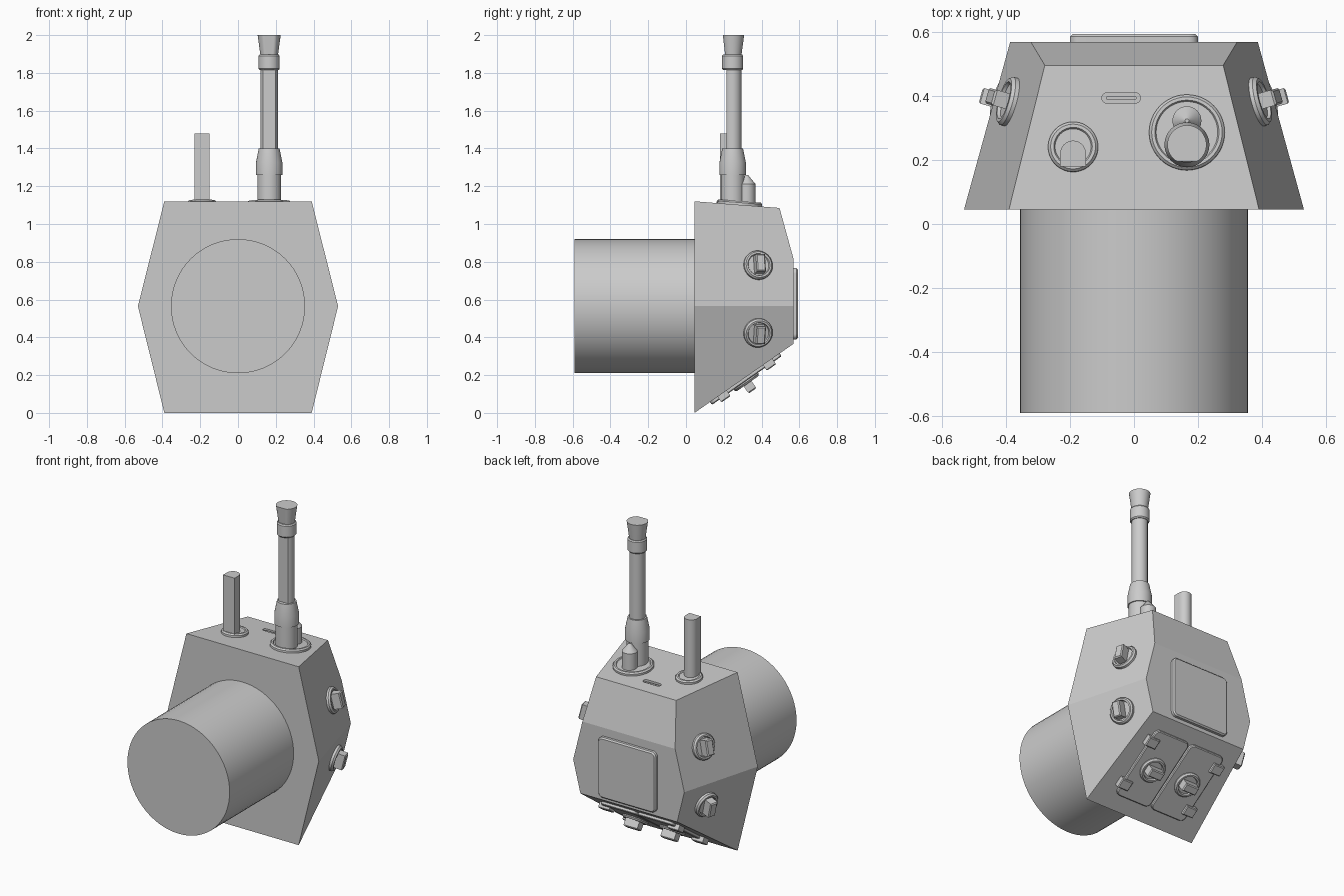
import bpy
import bmesh
import math
from mathutils import Matrix, Vector

if "Cube" in bpy.data.objects:
    bpy.data.objects.remove(bpy.data.objects["Cube"], do_unlink=True)

GREY = (0.6, 0.6, 0.6, 1)
mat = bpy.data.materials.new("plain grey")
mat.use_nodes = True
mat.diffuse_color = GREY
mat.node_tree.nodes["Principled BSDF"].inputs["Base Color"].default_value = GREY


def finish(name, bm, matrix=Matrix(), smooth=True):
    bmesh.ops.remove_doubles(bm, verts=bm.verts, dist=1e-5)
    bmesh.ops.transform(bm, matrix=matrix, verts=bm.verts)
    bmesh.ops.recalc_face_normals(bm, faces=bm.faces)
    mesh = bpy.data.meshes.new(name)
    bm.to_mesh(mesh)
    bm.free()
    mesh.materials.append(mat)
    obj = bpy.data.objects.new(name, mesh)
    bpy.context.collection.objects.link(obj)
    bpy.ops.object.select_all(action="DESELECT")
    obj.select_set(True)
    bpy.context.view_layer.objects.active = obj
    if smooth:
        bpy.ops.object.shade_smooth_by_angle(angle=math.radians(30))
    return obj


def frame(loc, normal, up):
    """Matrix whose z follows the normal and whose y follows up."""
    z = Vector(normal).normalized()
    x = Vector(up).cross(z).normalized()
    return Matrix.Translation(loc) @ Matrix((x, z.cross(x), z)).transposed().to_4x4()


def lathe(name, profile, matrix, seg=48, flat=None):
    """Revolve (radius, height) points; flat = shaved front, as a share of the radius."""
    bm = bmesh.new()
    rings = []
    for r, h in profile:
        ring = []
        for i in range(seg):
            a = math.tau * i / seg
            y = r * math.sin(a)
            if flat:
                y = max(y, -flat * r)
            ring.append(bm.verts.new((r * math.cos(a), y, h)))
        rings.append(ring)
    for low, high in zip(rings, rings[1:]):
        for i in range(seg):
            j = (i + 1) % seg
            bm.faces.new((low[i], low[j], high[j], high[i]))
    bm.faces.new(rings[0])
    bm.faces.new(rings[-1])
    return finish(name, bm, matrix)


def prism(name, outline, height, matrix, bevel=0):
    bm = bmesh.new()
    base = bm.faces.new([bm.verts.new((x, y, 0)) for x, y in outline])
    top = bmesh.ops.extrude_face_region(bm, geom=[base])["geom"]
    bmesh.ops.translate(bm, vec=(0, 0, height),
                        verts=[v for v in top if isinstance(v, bmesh.types.BMVert)])
    if bevel:
        rim = [e for e in bm.edges if all(v.co.z > height / 2 for v in e.verts)]
        bmesh.ops.bevel(bm, geom=rim, offset=bevel, segments=1, affect="EDGES")
    return finish(name, bm, matrix)


def rounded(w, h, r, n=6):
    pts = []
    for k, (sx, sy) in enumerate(((1, 1), (-1, 1), (-1, -1), (1, -1))):
        for i in range(n + 1):
            a = math.pi / 2 * (k + i / n)
            pts.append((sx * (w / 2 - r) + r * math.cos(a), sy * (h / 2 - r) + r * math.sin(a)))
    return pts


def rect(w, h):
    return [(w / 2, h / 2), (-w / 2, h / 2), (-w / 2, -h / 2), (w / 2, -h / 2)]


# Faceted turret body: half sections at the front and back, hulled
bm = bmesh.new()
for x, y, z in ((.39, .045, 0), (.53, .045, .565), (.39, .045, 1.12), (.278, .495, 1.085),
                (.322, .568, .82), (.386, .568, .565), (.336, .568, .365)):
    for side in (1, -1):
        bm.verts.new((side * x, y, z))
bmesh.ops.convex_hull(bm, input=bm.verts)
bmesh.ops.dissolve_limit(bm, angle_limit=math.radians(2), verts=bm.verts, edges=bm.edges)
body = finish("turret_body", bm, smooth=False)

# Narrow slot sunk into the roof
cutter = prism("slot_cutter", rounded(.12, .032, .0155), .1, Matrix.Translation((-.04, .393, 1.075)))
cut = body.modifiers.new("slot", "BOOLEAN")
cut.object = cutter
cut.solver = "EXACT"
bpy.context.view_layer.objects.active = body
bpy.ops.object.modifier_apply(modifier=cut.name)
bpy.data.objects.remove(cutter, do_unlink=True)
prism("slot_bar", rounded(.095, .012, .0055), .012, Matrix.Translation((-.04, .393, 1.075)))

# Main drum
lathe("main_drum", [(.355, 0), (.355, .64)],
      frame((0, .05, .565), (0, -1, 0), (0, 0, 1)), seg=64)

# Rear access panel
prism("rear_panel", rounded(.4, .38, .03), .027,
      frame((0, .565, .578), (0, 1, 0), (0, 0, 1)), bevel=.008)


# Round hatch with a grip
def hatch(name, matrix, along_x=False):
    lathe(name + "_disc", [(.078, -.01), (.078, .014), (.07, .024), (.06, .024), (.056, .014), (.03, .014)],
          matrix)
    size = (.095, .05) if along_x else (.05, .095)
    prism(name + "_grip", rect(*size), .07, matrix, bevel=.006)


for side, label in ((1, "left"), (-1, "right")):
    for z, slope, level in ((.78, .252, "upper"), (.425, -.248, "lower")):
        x = .53 - .276 * .335 - abs(slope * (z - .565))
        hatch(f"{label}_{level}_hatch",
              frame((side * x, .38, z), (side, .276 * side * side, slope), (0, 0, 1)))

# Sloped belly doors, with hinges and round hatches
SLOPE = Vector((0, .523, .365))
DOWN = Vector((0, .365, -.523))


def belly(x, t):
    return frame(Vector((x, .045, 0)) + SLOPE * t, DOWN, SLOPE)


for side, label in ((1, "left"), (-1, "right")):
    prism(label + "_belly_door", rounded(.245, .45, .03), .018, belly(side * .128, .51), bevel=.005)
    hatch(label + "_belly_hatch", belly(side * .128, .5) @ Matrix.Translation((0, 0, .01)), True)
    for t in (.28, .74):
        prism(label + "_belly_hinge", rect(.075, .06), .036, belly(side * .24, t), bevel=.005)

# Roof flanges, following the slope of the roof
ROOF = (0, .035, .45)


def roof(x, y):
    return frame((x, y, 1.12 - .078 * (y - .045)), ROOF, (0, 1, 0))


for name, x, y, r in (("small_flange", -.19, .24, .078), ("large_flange", .165, .285, .118)):
    lathe(name, [(r, -.01), (r, .012), (r - .008, .02), (r - .018, .02), (r - .022, .014)], roof(x, y))

# Short post: flat front and round back
arc = [(.04 * math.cos(math.pi * i / 16), .04 * math.sin(math.pi * i / 16)) for i in range(17)]
prism("short_post", arc + [(-.04, -.04), (.04, -.04)], .38, Matrix.Translation((-.19, .22, 1.1)))

# Tall mast
mast = Matrix.Translation((.165, .247, 0))
lathe("mast_base", [(.063, 1.09), (.063, 1.26), (.07, 1.26), (.07, 1.325), (.055, 1.4), (.04, 1.4)], mast)
lathe("mast_shaft", [(.046, 1.39), (.046, 1.83)], mast, flat=.72)
lathe("mast_collar", [(.05, 1.815), (.056, 1.822), (.056, 1.89), (.05, 1.897)], mast)
lathe("mast_head", [(.046, 1.89), (.061, 2.0)], mast, flat=.85)

# Pointed cap beside the mast
lathe("pointed_cap", [(.045, 1.09), (.045, 1.213), (.006, 1.26)], Matrix.Translation((.165, .322, 0)))
